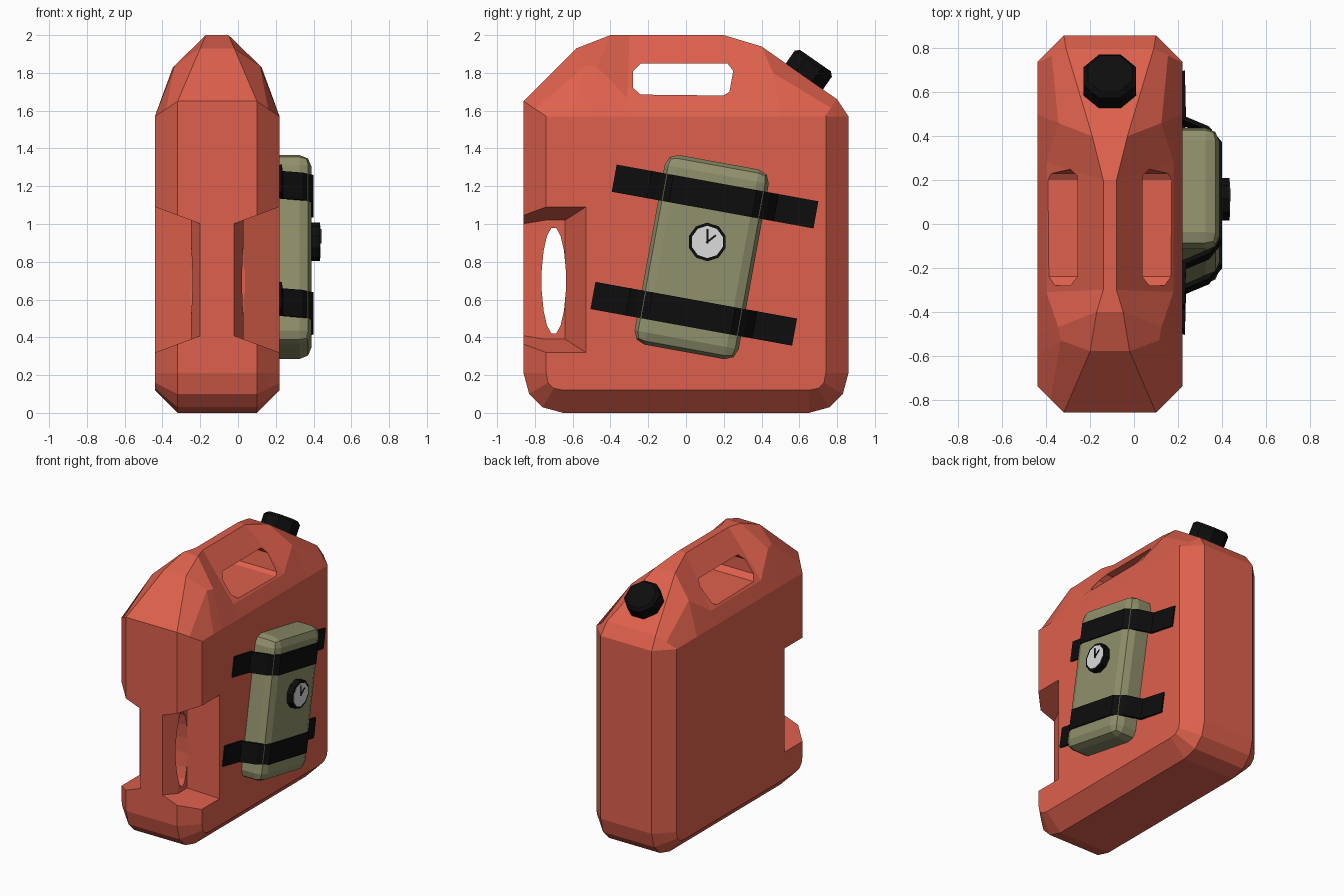
import bpy, bmesh, math
from mathutils import Matrix, Vector

if "Cube" in bpy.data.objects:
    bpy.data.objects.remove(bpy.data.objects["Cube"])

CX = -0.11  # mid-plane of the can


def material(name, rgb):
    m = bpy.data.materials.new(name)
    m.diffuse_color = (*rgb, 1)
    m.use_nodes = True
    m.node_tree.nodes["Principled BSDF"].inputs["Base Color"].default_value = m.diffuse_color
    return m


RED = material("red plastic", (0.73, 0.118, 0.073))
OLIVE = material("olive fabric", (0.28, 0.28, 0.15))
BLACK = material("black rubber", (0.004, 0.004, 0.004))
WHITE = material("dial white", (0.72, 0.72, 0.73))


def finish(name, bm, mat, matrix=Matrix()):
    bmesh.ops.remove_doubles(bm, verts=bm.verts, dist=1e-4)
    bmesh.ops.recalc_face_normals(bm, faces=bm.faces)
    bm.transform(matrix)
    me = bpy.data.meshes.new(name)
    bm.to_mesh(me)
    bm.free()
    ob = bpy.data.objects.new(name, me)
    bpy.context.collection.objects.link(ob)
    if mat:
        me.materials.append(mat)
    return ob


def prism(name, pts, x0, x1, mat, matrix=Matrix()):
    """Extrude a (y, z) outline from x0 to x1."""
    bm = bmesh.new()
    a = [bm.verts.new((x0, y, z)) for y, z in pts]
    b = [bm.verts.new((x1, y, z)) for y, z in pts]
    bm.faces.new(a)
    bm.faces.new(b)
    for i in range(len(pts)):
        j = (i + 1) % len(pts)
        bm.faces.new((a[i], a[j], b[j], b[i]))
    return finish(name, bm, mat, matrix)


def ellipse(cy, cz, ry, rz, n):
    return [(cy + ry * math.cos((i + .5) * math.tau / n),
             cz + rz * math.sin((i + .5) * math.tau / n)) for i in range(n)]


# Can body: outer rim (y, z, half width), middle (or None), side-panel edge (y, z)
HW = 0.33
P = [((-.65, 0, .21), None, (-.65, .12)),
     ((-.76, .03, .21), None, (-.70, .13)),
     ((-.83, .10, .21), None, (-.73, .16)),
     ((-.86, .21, .21), None, (-.74, .21)),
     ((-.86, 1.65, .21), None, (-.74, 1.57)),
     ((-.58, 1.93, .09), (-.53, 1.84, .225), (-.60, 1.57)),
     ((-.40, 2.0, .06), (-.47, 1.83, .235), (-.50, 1.57)),
     ((-.30, 2.0, .03), (-.31, 1.67, .29), (-.31, 1.57)),
     ((.20, 2.0, .03), (.28, 1.67, .29), (.28, 1.57)),
     ((.40, 1.94, .08), (.46, 1.80, .235), (.50, 1.57)),
     ((.80, 1.66, .20), None, (.735, 1.57)),
     ((.86, 1.57, .21), None, (.74, 1.57)),
     ((.86, .21, .21), None, (.74, .21)),
     ((.83, .10, .21), None, (.73, .16)),
     ((.76, .03, .21), None, (.70, .13)),
     ((.65, 0, .21), None, (.65, .12))]
bm = bmesh.new()
rows = []
for o, m, i in P:
    i = (*i, HW)
    m = m or tuple((a + b) / 2 for a, b in zip(o, i))
    row = [(-w, y, z) for y, z, w in (i, m, o)] + [(w, y, z) for y, z, w in (o, m, i)]
    rows.append([bm.verts.new((CX + x, y, z)) for x, y, z in row])
for k, r in enumerate(rows):
    s = rows[(k + 1) % len(rows)]
    for c in range(5):
        bm.faces.new((r[c], r[c + 1], s[c + 1], s[c]))
bm.faces.new([r[0] for r in rows])
bm.faces.new([r[5] for r in rows])
body = finish("can_body", bm, RED)

# Cutters: top grip hole, oval grip hole, tapered recess on each side of the front grip
cutters = [prism("top_grip_cutter", [(-.28, 1.81), (-.24, 1.85), (.22, 1.85), (.25, 1.81),
                                     (.23, 1.70), (.20, 1.68), (-.24, 1.685), (-.28, 1.72)], -1, 1, None),
           prism("oval_grip_cutter", ellipse(-.70, .70, .065, .285, 16), -1, 1, None)]
for side in (-1, 1):
    bm = bmesh.new()
    stations = []
    for y, w in ((-1.0, .03), (-.86, .09), (-.745, .14), (-.64, .14), (-.46, .45)):
        g = (w - .14) * .37
        sec = [(w, .39 - g), (w, 1.02 + g), (.45, 1.135), (.45, .275)]
        stations.append([bm.verts.new((CX + side * x, y, z)) for x, z in sec])
    last = stations.pop()
    bm.verts.remove(last[0])
    bm.verts.remove(last[1])
    for r, s in zip(stations, stations[1:]):
        for c in range(4):
            d = (c + 1) % 4
            bm.faces.new((r[c], r[d], s[d], s[c]))
    r = stations[-1]
    bm.faces.new((r[0], r[1], last[2], last[3]))
    bm.faces.new((r[1], r[2], last[2]))
    bm.faces.new((r[2], r[3], last[3], last[2]))
    bm.faces.new((r[3], r[0], last[3]))
    bm.faces.new(stations[0])
    cutters.append(finish("recess_cutter", bm, None))
bpy.context.view_layer.objects.active = body
for c in [cutters[0], cutters[2], cutters[3], cutters[1]]:
    c.hide_render = True
    mod = body.modifiers.new("cut", "BOOLEAN")
    mod.operation, mod.solver, mod.object = "DIFFERENCE", "EXACT", c
    bpy.ops.object.modifier_apply(modifier=mod.name)
for c in cutters:
    bpy.data.objects.remove(c)

# Screw cap on the rear slope
bm = bmesh.new()
bmesh.ops.create_cone(bm, cap_ends=True, segments=8, radius1=.13, radius2=.13, depth=.2,
                      matrix=Matrix.Rotation(math.pi / 8, 4, "Z"))
rim = [e for e in bm.edges if all(v.co.z > 0 for v in e.verts)]
bmesh.ops.bevel(bm, geom=rim, offset=.02, segments=1, affect="EDGES")
finish("cap", bm, BLACK, Matrix.Translation((CX, .628, 1.783)) @ Matrix.Rotation(-.607, 4, "X"))

# Tilted pouch on the right side
TILT = Matrix.Translation((0, .083, .825)) @ Matrix.Rotation(math.radians(-10.3), 4, "X")
bm = bmesh.new()
bmesh.ops.create_cube(bm, size=1, matrix=Matrix.Translation((.265, 0, 0)) @ Matrix.Diagonal((.25, .56, 1.02, 1)))
bmesh.ops.bevel(bm, geom=bm.edges[:], offset=.065, segments=2, profile=.5, affect="EDGES")
finish("pouch", bm, OLIVE, TILT)

# Straps: flat on the can, rising over the pouch
PATH = [(-.52, .22), (-.33, .225), (-.285, .33), (-.215, .388),
        (.215, .388), (.285, .33), (.33, .225), (.545, .22)]
for name, zc in (("upper_strap", .328), ("lower_strap", -.303)):
    bm = bmesh.new()
    sec = []
    for y, x in PATH:
        lean = .010 * max(-1, min(1, y / .25))
        sec.append([bm.verts.new((x + dx, y + (lean if dx > 0 else 0), zc + dz))
                    for dx, dz in ((-.015, -.073), (.012, -.073), (.012, .073), (-.015, .073))])
    for r, s in zip(sec, sec[1:]):
        for c in range(4):
            d = (c + 1) % 4
            bm.faces.new((r[c], r[d], s[d], s[c]))
    bm.faces.new(sec[0])
    bm.faces.new(sec[-1])
    finish(name, bm, BLACK, TILT)

# Gauge on the pouch with a white dial and two hands
GY, GZ = .113, .905
prism("gauge_rim", ellipse(GY, GZ, .102, .102, 10), .37, .435, BLACK)
prism("gauge_dial", ellipse(GY, GZ, .086, .086, 10), .43, .438, WHITE)
for name, ang, length in (("long_hand", 0, .068), ("short_hand", -52, .058)):
    m = Matrix.Translation((0, GY, GZ)) @ Matrix.Rotation(math.radians(ang), 4, "X")
    prism(name, [(-.005, -.008), (.005, -.008), (.005, length), (-.005, length)], .436, .441, BLACK, m)
